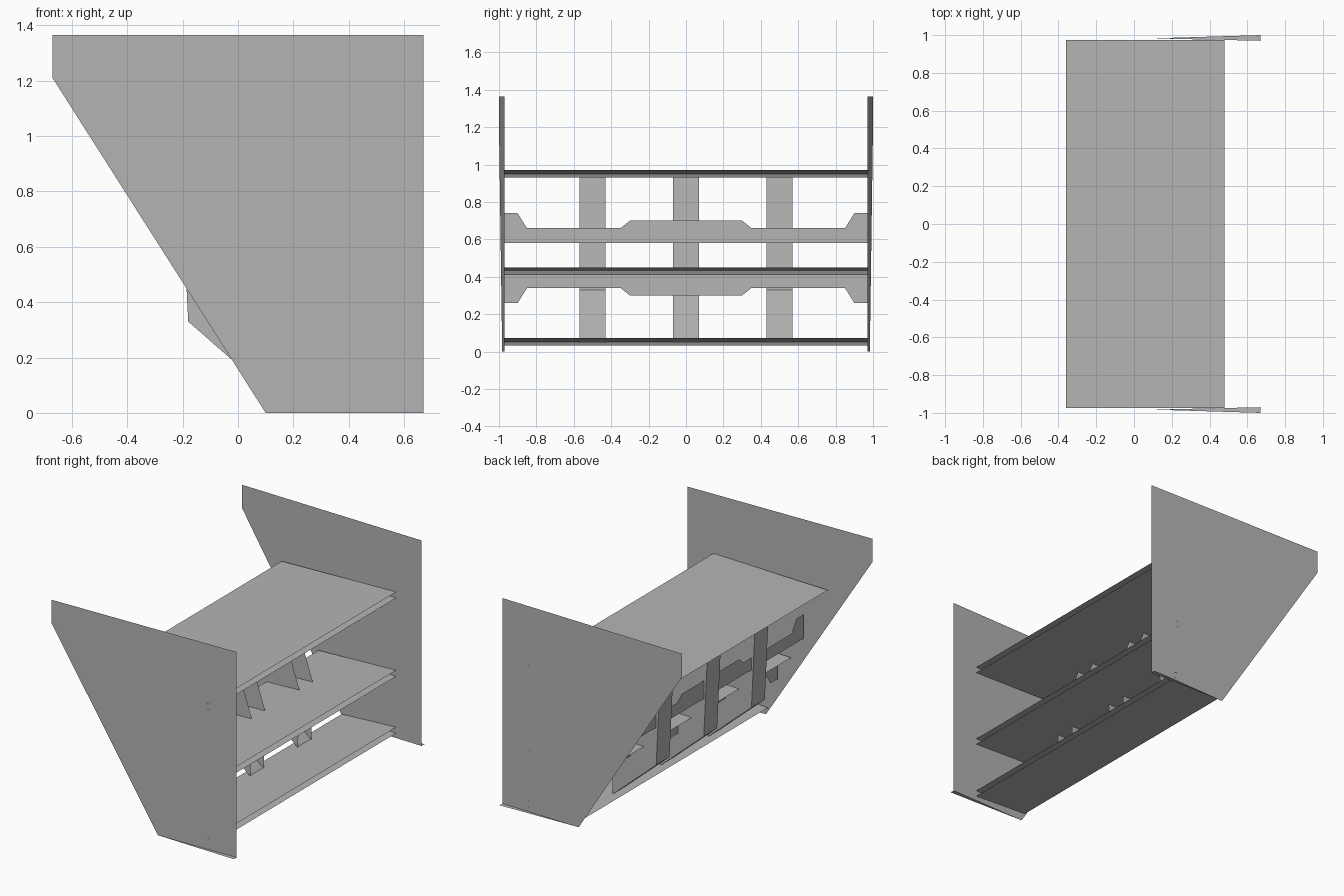
import bpy
import bmesh

old = bpy.data.objects.get("Cube")
if old:
    bpy.data.objects.remove(old, do_unlink=True)

# One plain grey for the whole rack
grey = bpy.data.materials.new("plain_grey")
grey.use_nodes = True
colour = (0.46, 0.46, 0.46, 1)
grey.diffuse_color = colour
grey.node_tree.nodes["Principled BSDF"].inputs["Base Color"].default_value = colour


def sheet_object(name, sheets):
    """Thin sheet part: each sheet is a list of corner points."""
    bm = bmesh.new()
    for corners in sheets:
        bm.faces.new([bm.verts.new(c) for c in corners])
    bmesh.ops.remove_doubles(bm, verts=bm.verts, dist=0.0005)
    mesh = bpy.data.meshes.new(name)
    bm.to_mesh(mesh)
    bm.free()
    mesh.materials.append(grey)
    obj = bpy.data.objects.new(name, mesh)
    bpy.context.scene.collection.objects.link(obj)
    return obj


# End panels, toed in slightly towards +x, with a small lip at the foot
def toe(x):
    return 0.985 - 0.015 * x / 0.67


outline = [(-0.67, 1.365), (0.67, 1.365), (0.67, 0), (0.1, 0), (-0.67, 1.21)]
for side, s in (("left", 1), ("right", -1)):
    panel = [(x, s * toe(x), z) for x, z in outline]
    lip = [(0.1, s * toe(0.1), 0), (0.67, s * toe(0.67), 0), (0.67, s, 0)]
    if s < 0:
        panel.reverse()
        lip.reverse()
    sheet_object("end_panel_" + side, [panel, lip])

# Shelves: two sheets that meet along one edge and open along the other
half = 0.975
edge = 0.48
for name, x0, z in (("top", -0.36, 0.95), ("middle", -0.09, 0.43), ("bottom", 0.08, 0.052)):
    gap = 0.02
    upper = [(x0, -half, z), (edge, -half, z + gap), (edge, half, z + gap), (x0, half, z)]
    lower = [(x0, half, z), (edge, half, z - gap), (edge, -half, z - gap), (x0, -half, z)]
    sheet_object(name + "_shelf", [upper, lower])

# Struts: open channels with a cranked web and two shaped flanges
web = [(0.14, 0.05), (-0.18, 0.33), (-0.21, 0.945)]
free_edge = [(-0.02, 0.95), (0.15, 0.44)]
for name, y in (("right", -0.5), ("centre", 0), ("left", 0.5)):
    a, b = y - 0.07, y + 0.07
    faces = [[(x, yy, z) for x, z in web + free_edge] for yy in (a, b)]
    for (x1, z1), (x2, z2) in zip(web, web[1:]):
        faces.append([(x1, a, z1), (x1, b, z1), (x2, b, z2), (x2, a, z2)])
    sheet_object(name + "_strut", faces)

# Braces: flat strips with one shaped edge, deeper at the ends and centre
steps = [(0.975, 0.16), (0.9, 0.16), (0.85, 0.08), (0.35, 0.08), (0.3, 0.12)]
for name, x, base, way in (("upper", -0.18, 0.58, 1), ("lower", 0.01, 0.42, -1)):
    shaped = [(x, y, base + way * d) for y, d in steps]
    shaped += [(x, -y, base + way * d) for y, d in reversed(steps)]
    straight = [(x, -half, base), (x, half, base)]
    sheet_object(name + "_brace", [shaped + straight])
